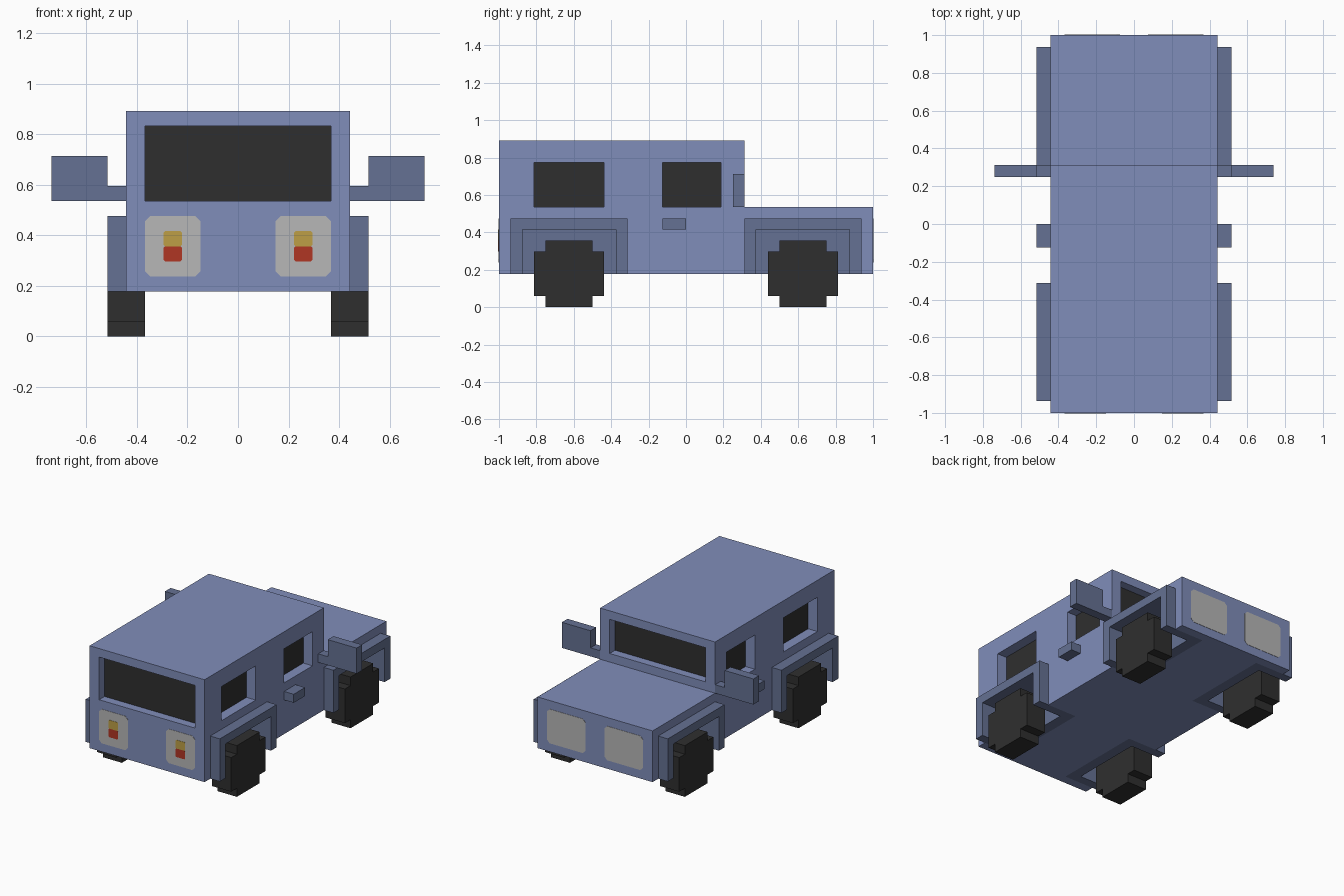
import bpy, bmesh
from mathutils import Vector

if "Cube" in bpy.data.objects:
    bpy.data.objects.remove(bpy.data.objects["Cube"])

# grid steps of the blocky design
U, V, W = 0.0738, 0.0625, 0.0594   # x, y, z


def material(name, r, g, b):
    lin = [((c / 255 + 0.055) / 1.055) ** 2.4 for c in (r, g, b)]
    m = bpy.data.materials.new(name)
    m.diffuse_color = (*lin, 1)
    m.use_nodes = True
    m.node_tree.nodes["Principled BSDF"].inputs["Base Color"].default_value = m.diffuse_color
    return m


BLUE = material("body blue", 128, 141, 186)
TRIM = material("trim dark blue", 101, 113, 147)
BLACK = material("black", 47, 47, 47)
GREY = material("lamp grey", 183, 183, 183)
YELLOW = material("yellow", 189, 159, 70)
RED = material("red", 176, 54, 36)


def prism(name, pts, axis, lo, hi, mat=None):
    """Extrude a 2D profile along an axis; profile holds the other two axes in order."""
    bm = bmesh.new()

    def place(p, d):
        c = list(p)
        c.insert(axis, d)
        return bm.verts.new(c)
    face = bm.faces.new([place(p, lo) for p in pts])
    out = bmesh.ops.extrude_face_region(bm, geom=[face])
    step = Vector((0, 0, 0))
    step[axis] = hi - lo
    bmesh.ops.translate(bm, vec=step,
                        verts=[g for g in out["geom"] if isinstance(g, bmesh.types.BMVert)])
    bmesh.ops.recalc_face_normals(bm, faces=bm.faces)
    me = bpy.data.meshes.new(name)
    bm.to_mesh(me)
    bm.free()
    ob = bpy.data.objects.new(name, me)
    bpy.context.collection.objects.link(ob)
    if mat:
        me.materials.append(mat)
    return ob


def box(name, x, y, z, mat=None):
    x, y = sorted(x), sorted(y)
    rect = [(y[0], z[0]), (y[1], z[0]), (y[1], z[1]), (y[0], z[1])]
    return prism(name, rect, 0, x[0], x[1], mat)


def cut(target, cutter):
    mod = target.modifiers.new("cut", "BOOLEAN")
    mod.operation, mod.solver, mod.object = "DIFFERENCE", "EXACT", cutter
    cutter.hide_render = True
    bpy.context.view_layer.objects.active = target
    bpy.ops.object.modifier_apply(modifier=mod.name)
    bpy.data.objects.remove(cutter)


def lamp_plate(name, x, z, y, mat, c):
    """Thin plate with clipped corners on the front or rear wall."""
    (a, b), (d, e) = sorted(x), z
    pts = [(a + c, d), (b - c, d), (b, d + c), (b, e - c),
           (b - c, e), (a + c, e), (a, e - c), (a, d + c)]
    return prism(name, pts, 1, y[0], y[1], mat)


# body: cabin and hood profile
hood, roof, floor, side = 9 * W, 15 * W, 3 * W, 6 * U
body = prism("body", [(-1, floor), (1, floor), (1, hood), (5 * V, hood), (5 * V, roof), (-1, roof)],
             0, -side, side, BLUE)

# end windows, recessed one step
cut(body, box("cutter", (-5 * U, 5 * U), (-1.1, -15 * V), (9 * W, 14 * W)))
box("tailgate_window", (-5 * U, 5 * U), (-15 * V - 0.003, -15 * V + 0.003), (9 * W, 14 * W), BLACK)
cut(body, box("cutter", (-5 * U, 5 * U), (4 * V, 6 * V), (10 * W, 14 * W)))
box("windshield", (-5 * U, 5 * U), (4 * V - 0.003, 4 * V + 0.003), (10 * W, 14 * W), BLACK)

for s, tag in ((-1, "left"), (1, "right")):
    # side windows
    for y, n in (((-13 * V, -7 * V), "rear"), ((-2 * V, 3 * V), "door")):
        cut(body, box("cutter", (s * 5 * U, s * 7 * U), y, (9 * W, 13 * W)))
        box(f"{n}_window_{tag}", (s * (5 * U - 0.003), s * (5 * U + 0.003)), y, (9 * W, 13 * W), BLACK)

    for cy, n in ((-10 * V, "rear"), (10 * V, "front")):
        # wheel arch: shell set into the body and standing proud of it
        outer = (cy - 5 * V, cy + 5 * V)
        cut(body, box("cutter", (s * 3 * U, s * 8 * U), outer, (0, 8 * W)))
        arch = box(f"{n}_wheel_arch_{tag}", (s * 3 * U, s * 7 * U), outer, (floor, 8 * W), TRIM)
        cut(arch, box("cutter", (s * 4 * U, s * 8 * U), (cy - 4 * V, cy + 4 * V), (0, 7 * W)))
        # stepped wheel
        a, b = 2 * V, 3 * V
        prof = [(-a, 0), (a, 0), (a, W), (b, W), (b, 5 * W), (a, 5 * W),
                (a, 6 * W), (-a, 6 * W), (-a, 5 * W), (-b, 5 * W), (-b, W), (-a, W)]
        prism(f"{n}_wheel_{tag}", [(cy + p, q) for p, q in prof], 0, s * 5 * U, s * 7 * U, BLACK)

    # mirror with arm, door handle
    prism(f"side_mirror_{tag}",
          [(s * 6 * U, 9 * W), (s * 10 * U, 9 * W), (s * 10 * U, 12 * W),
           (s * 7 * U, 12 * W), (s * 7 * U, 10 * W), (s * 6 * U, 10 * W)], 1, 4 * V, 5 * V, TRIM)
    box(f"door_handle_{tag}", (s * 6 * U, s * 7 * U), (-2 * V, 0), (7 * W, 8 * W), TRIM)

    # lamps
    lamp_plate(f"headlamp_{tag}", (s * U, s * 5 * U), (4 * W, 8 * W), (0.997, 1.002), GREY, 0.02)
    lamp_plate(f"tail_lamp_{tag}", (s * 2 * U, s * 5 * U), (4 * W, 8 * W), (-1.002, -0.997), GREY, 0.02)
    lamp_plate(f"turn_signal_{tag}", (s * 3 * U, s * 4 * U), (6 * W, 7 * W), (-1.004, -0.997), YELLOW, 0.006)
    lamp_plate(f"brake_light_{tag}", (s * 3 * U, s * 4 * U), (5 * W, 6 * W), (-1.004, -0.997), RED, 0.006)
